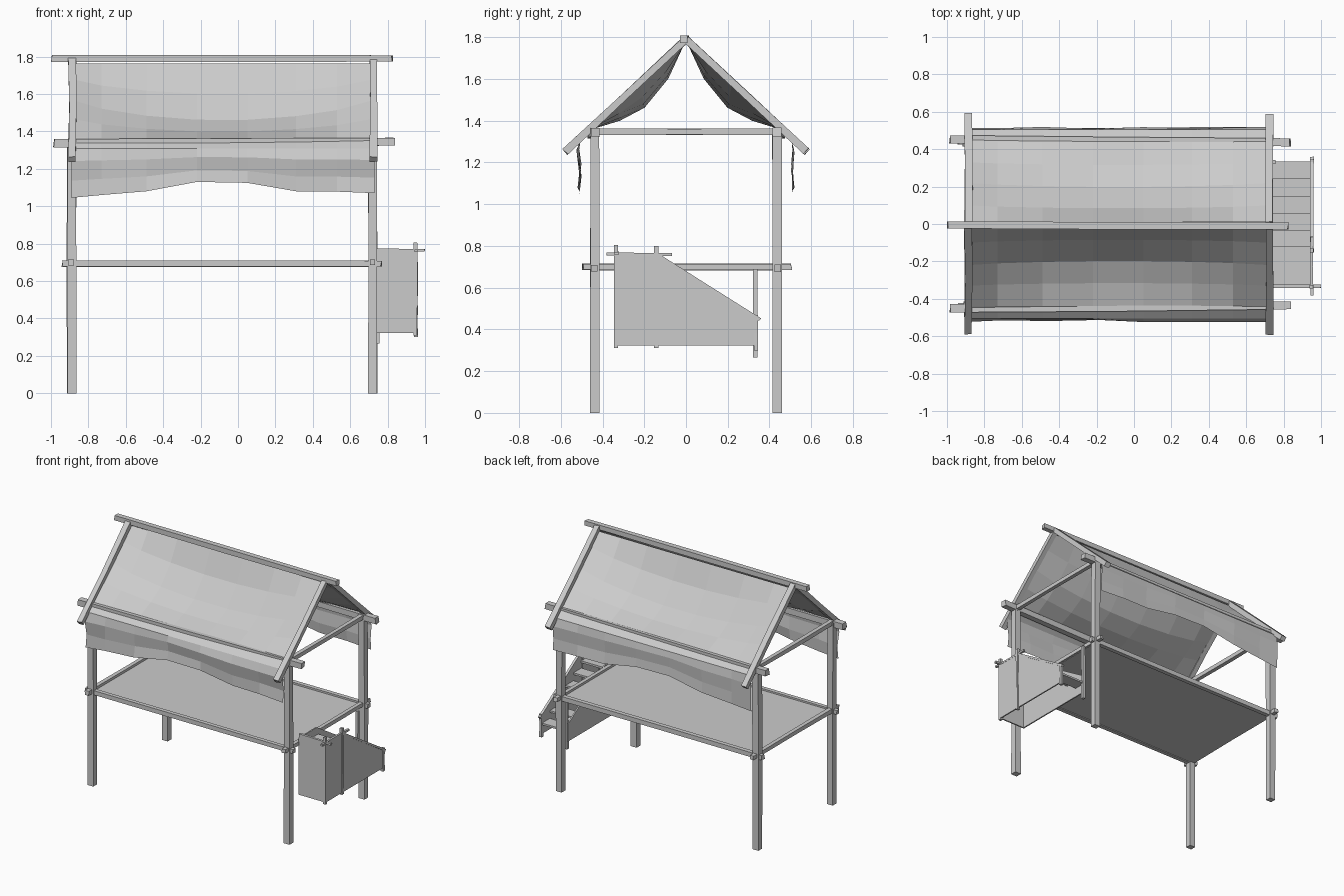
import bpy, math, random
from mathutils import Vector

if "Cube" in bpy.data.objects:
    bpy.data.objects.remove(bpy.data.objects["Cube"])

random.seed(4)
XL, XR, YP = -0.89, 0.72, 0.437


def mesh_object(name, verts, faces):
    me = bpy.data.meshes.new(name)
    me.from_pydata(verts, [], faces)
    me.update()
    ob = bpy.data.objects.new(name, me)
    bpy.context.collection.objects.link(ob)
    return ob


def beam(name, a, b, w, h, wob=0.005):
    """Rough-hewn four-sided timber from a to b; w sideways, h upward."""
    a, b = Vector(a), Vector(b)
    d = (b - a).normalized()
    up = Vector((0, 1, 0)) if abs(d.z) > 0.9 else Vector((0, 0, 1))
    s = d.cross(up).normalized()
    u = s.cross(d)
    verts = []
    for t in (0, 0.5, 1):
        k = 1 + random.uniform(-0.08, 0.08)
        off = s * random.uniform(-wob, wob) * 0.6
        for i, j in ((-1, -1), (1, -1), (1, 1), (-1, 1)):
            end = d * random.uniform(-wob, wob) if d.z < 0.9 and t != 0.5 else Vector()
            verts.append(a.lerp(b, t) + off + end + s * i * w / 2 * k + u * j * h / 2 * k)
    faces = [(3, 2, 1, 0), (8, 9, 10, 11)]
    for r in (0, 4):
        for i in range(4):
            n = (i + 1) % 4
            faces.append((r + i, r + n, r + 4 + n, r + 4 + i))
    return mesh_object(name, verts, faces)


def prism(name, profile, x0, x1):
    """Side profile in (y, z) extruded along x."""
    n = len(profile)
    verts = [(x, y, z) for x in (x0, x1) for y, z in profile]
    faces = [tuple(range(n))[::-1], tuple(range(n, 2 * n))]
    faces += [(i, (i + 1) % n, n + (i + 1) % n, n + i) for i in range(n)]
    return mesh_object(name, verts, faces)


def box(name, x0, x1, y0, y1, z0, z1):
    return prism(name, [(y0, z0), (y1, z0), (y1, z1), (y0, z1)], x0, x1)


# Corner posts, end cross beams, deck end beams and rafters
for x in (XL, XR):
    for s in (-1, 1):
        beam("corner_post", (x, s * YP, 0), (x, s * YP, 1.35), 0.048, 0.045)
        beam("rafter", (x + 0.005, 0, 1.79), (x + 0.005, s * 0.578, 1.252), 0.04, 0.035)
    beam("upper_cross_beam", (x, -YP, 1.347), (x, YP, 1.347), 0.03, 0.03)
    beam("deck_end_beam", (x, -0.495, 0.7), (x, 0.505, 0.7), 0.03, 0.03)

# Long beams
for s in (-1, 1):
    beam("eave_beam", (-0.985, s * 0.45, 1.337), (0.835, s * 0.437, 1.345), 0.042, 0.042)
    beam("deck_side_beam", (-0.94, s * YP, 0.693), (0.765, s * YP, 0.693), 0.03, 0.032)
beam("ridge_beam", (-0.995, -0.005, 1.79), (0.825, -0.012, 1.79), 0.038, 0.036)

# Deck floor
box("deck_floor", XL, XR, -YP, YP, 0.683, 0.697)

# Cloth roof: straight at the rafters, sagging in the middle, hanging over the eaves
XS = [-0.89, -0.73, -0.49, -0.22, 0.05, 0.31, 0.53, 0.73]
HEM = [1.045, 1.06, 1.08, 1.13, 1.125, 1.08, 1.078, 1.07]
ROWS = [(0.01, 0), (0.1, 0.08), (0.22, 0.11), (0.33, 0.07), (0.44, 0.005), (0.505, 0)]
for s in (-1, 1):
    verts = []
    for x, hem in zip(XS, HEM):
        k = math.sin(math.pi * (x + 0.89) / 1.62) ** 0.7 if -0.89 < x < 0.73 else 0
        for y, sag in ROWS:
            verts.append((x, s * (y - 0.2 * sag * k), 1.772 - 0.92 * y - sag * k))
        for f, y in ((0.25, 0.518), (0.65, 0.507), (1, 0.512)):
            verts.append((x, s * (y + random.uniform(-0.008, 0.008)), 1.307 + (hem - 1.307) * f))
    n = len(ROWS) + 3
    faces = [(c * n + r, c * n + r + 1, c * n + n + r + 1, c * n + n + r)
             for c in range(len(XS) - 1) for r in range(n - 1)]
    mesh_object("cloth_roof", verts, faces)

# Stair side panels and front panel
SIDE = [(-0.335, 0.322), (0.335, 0.322), (0.335, 0.46), (-0.135, 0.755), (-0.335, 0.755)]
prism("stair_outer_panel", SIDE, 0.945, 0.955)
prism("stair_inner_panel", [(y, z - 0.01 if z > 0.4 else z) for y, z in SIDE], 0.732, 0.742)
box("stair_front_panel", 0.735, 0.95, -0.338, -0.328, 0.322, 0.765)

# Landing and treads
box("stair_landing", 0.738, 0.95, -0.33, -0.12, 0.675, 0.69)
for i in range(5):
    y = -0.125 + i * 0.092
    z = 0.62 - i * 0.058
    box("stair_tread", 0.738, 0.95, y, y + 0.092, z, z + 0.014)

# Stair posts
for x, y, z0, z1 in ((0.95, -0.335, 0.31, 0.805), (0.95, -0.142, 0.31, 0.8),
                     (0.95, 0.335, 0.30, 0.47), (0.745, 0.332, 0.265, 0.69)):
    beam("stair_post", (x, y, z0), (x, y, z1), 0.02, 0.02, 0.003)

# Stair rails
beam("stair_top_rail", (0.95, -0.38, 0.762), (0.95, -0.07, 0.759), 0.016, 0.014, 0.003)
beam("stair_front_rail", (0.735, -0.332, 0.768), (0.997, -0.332, 0.764), 0.018, 0.014, 0.003)
beam("stair_slope_rail", (0.95, -0.14, 0.76), (0.95, 0.355, 0.447), 0.018, 0.014, 0.003)
